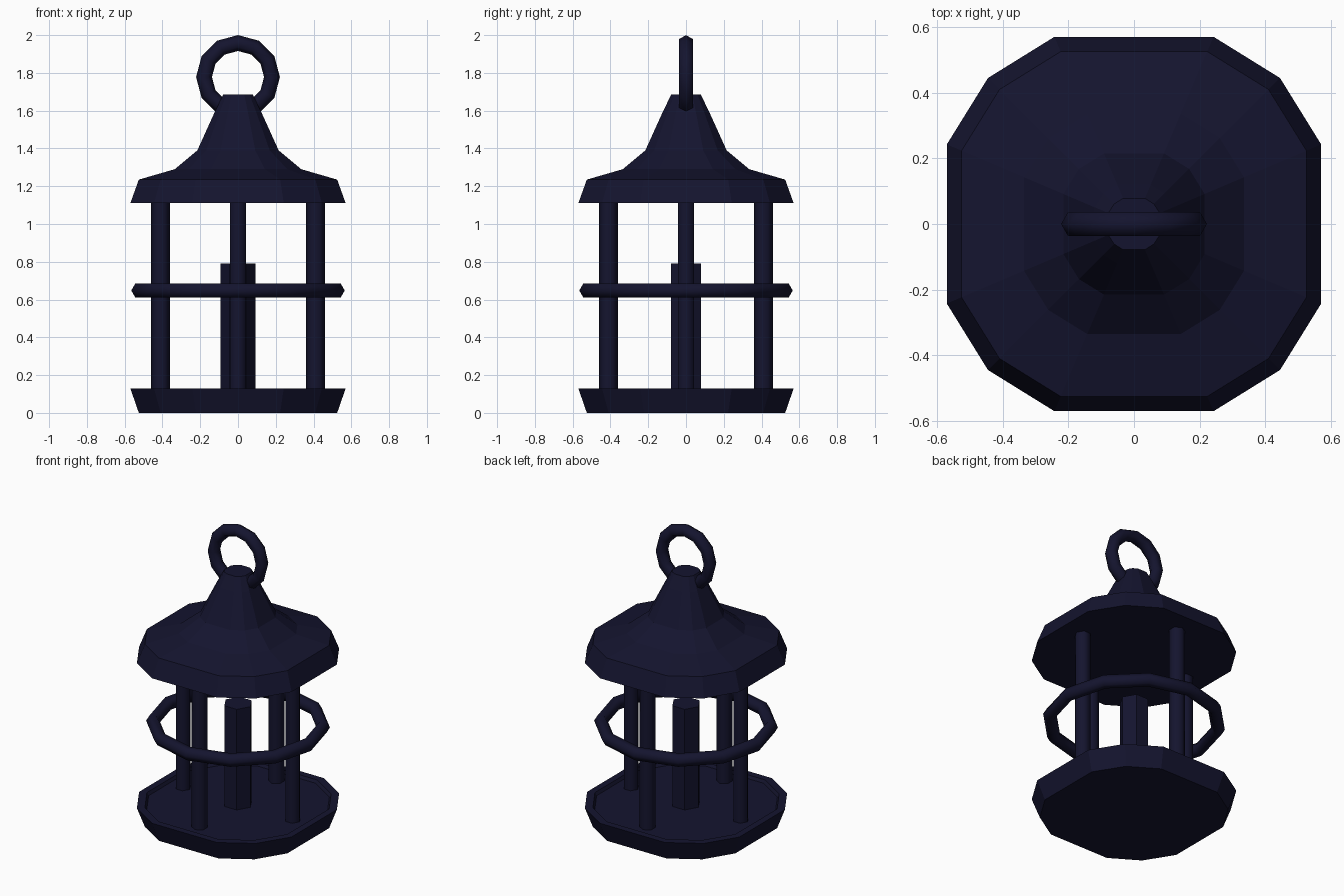
import bpy, bmesh, math

if "Cube" in bpy.data.objects:
    bpy.data.objects.remove(bpy.data.objects["Cube"])

navy = bpy.data.materials.new("dark_navy")
navy.diffuse_color = (0.007, 0.007, 0.028, 1)
navy.use_nodes = True
navy.node_tree.nodes["Principled BSDF"].inputs["Base Color"].default_value = navy.diffuse_color


def finish(obj, name, smooth=False):
    obj.name = name
    obj.data.materials.append(navy)
    for p in obj.data.polygons:
        p.use_smooth = smooth
    if smooth:
        bpy.ops.object.shade_smooth_by_angle(angle=math.radians(65))
    return obj


def loft(name, profile):
    """Stack rounded-square, 12-sided rings (half width, z) and cap both ends."""
    bm = bmesh.new()
    rings = []
    for e, z in profile:
        ring = []
        for q in range(4):
            c, s = math.cos(q * math.pi / 2), math.sin(q * math.pi / 2)
            for x, y in ((1, 0.425), (0.78, 0.78), (0.425, 1)):
                ring.append(bm.verts.new((e * (x * c - y * s), e * (x * s + y * c), z)))
        rings.append(ring)
    for a, b in zip(rings, rings[1:]):
        for i in range(12):
            j = (i + 1) % 12
            bm.faces.new((a[i], a[j], b[j], b[i]))
    bm.faces.new(rings[0][::-1])
    bm.faces.new(rings[-1])
    bmesh.ops.recalc_face_normals(bm, faces=bm.faces)
    me = bpy.data.meshes.new(name)
    bm.to_mesh(me)
    bm.free()
    obj = bpy.data.objects.new(name, me)
    bpy.context.collection.objects.link(obj)
    return finish(obj, name)


def hex_rod(name, x, y, turn, r, z0, z1, smooth):
    # six-sided rod with one corner pointing along the turn direction
    bpy.ops.mesh.primitive_cylinder_add(vertices=6, radius=r, depth=z1 - z0,
                                        location=(x, y, (z0 + z1) / 2),
                                        rotation=(0, 0, turn + math.pi / 2))
    return finish(bpy.context.object, name, smooth)


def ring(name, major, minor, z, tilt=0):
    bpy.ops.mesh.primitive_torus_add(major_segments=12, minor_segments=6,
                                     major_radius=major, minor_radius=minor,
                                     location=(0, 0, z), rotation=(tilt, 0, 0))
    return finish(bpy.context.object, name, True)


# Base tray with a shallow recess
loft("base", [(0.525, 0), (0.57, 0.13), (0.525, 0.13), (0.515, 0.11)])

# Flared roof
loft("roof", [(0.57, 1.11), (0.525, 1.235), (0.335, 1.29),
              (0.215, 1.39), (0.12, 1.6), (0.078, 1.685)])

# Four posts
for i, side in enumerate(("right", "back", "left", "front")):
    a = i * math.pi / 2
    hex_rod(side + "_post", 0.41 * math.cos(a), 0.41 * math.sin(a), a, 0.05, 0.1, 1.12, True)

# Candle
hex_rod("candle", 0, 0, 0, 0.092, 0.1, 0.79, False)

# Guard band and hanging ring
ring("guard_band", 0.523, 0.042, 0.648)
ring("hanging_ring", 0.18, 0.042, 1.778, math.pi / 2)
